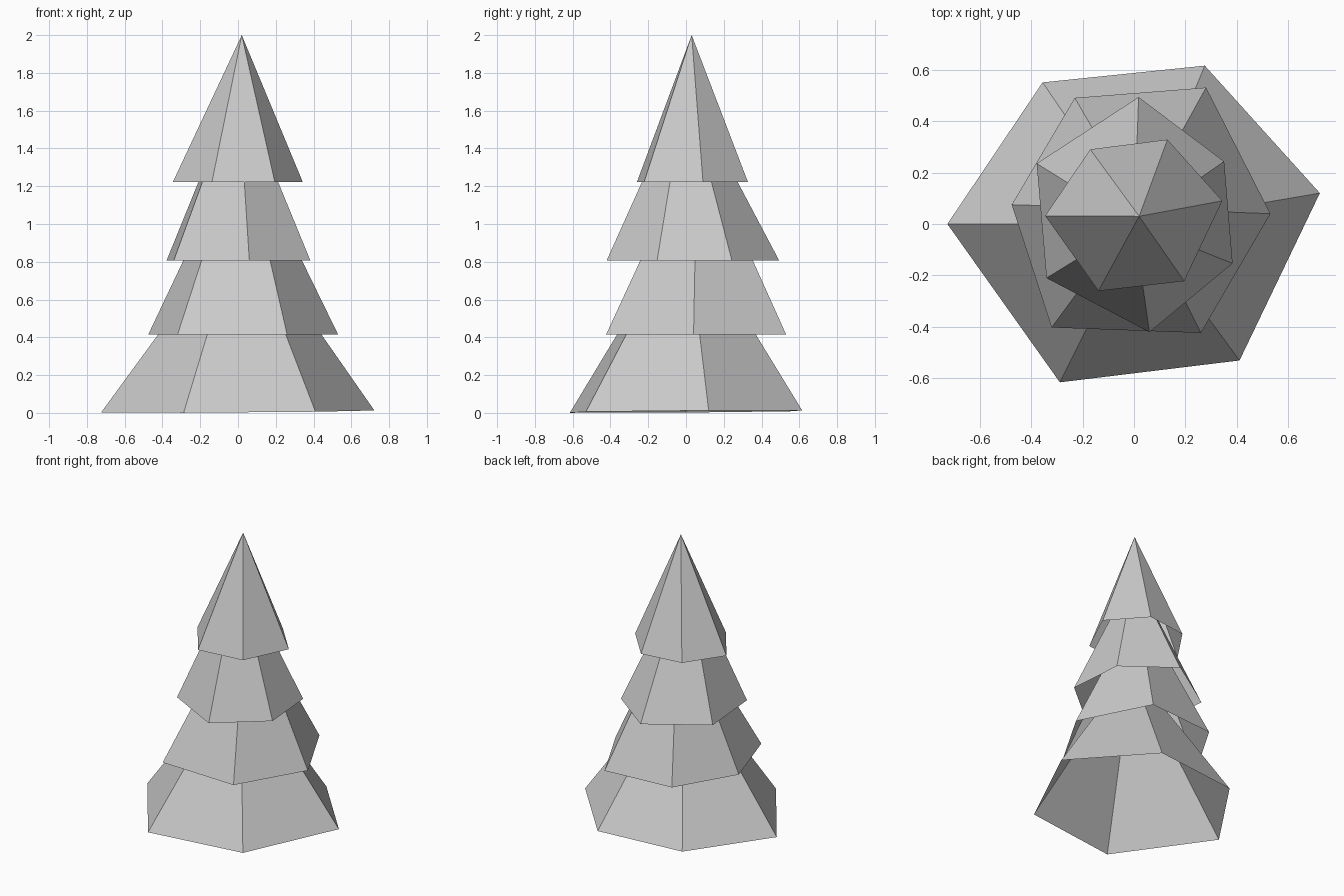
import bpy, bmesh

def skirt(name, rim, z, apex, tilt=0.0):
    """Open-bottomed irregular hexagonal cone."""
    bm = bmesh.new()
    ring = [bm.verts.new((x, y, z + tilt * (x + y))) for x, y in rim]
    tip = bm.verts.new(apex)
    for a, b in zip(ring, ring[1:] + ring[:1]):
        bm.faces.new((a, b, tip))
    mesh = bpy.data.meshes.new(name)
    bm.to_mesh(mesh)
    bm.free()
    obj = bpy.data.objects.new(name, mesh)
    bpy.context.collection.objects.link(obj)

# Widest branch tier, rim nearly on the ground
skirt("branch_tier_bottom",
      [(-0.725, 0.0), (-0.288, -0.615), (0.41, -0.53),
       (0.722, 0.12), (0.275, 0.615), (-0.355, 0.55)],
      0.007, (0.02, 0.0, 1.02), tilt=0.007)

# Lower middle tier
skirt("branch_tier_lower_middle",
      [(-0.475, 0.075), (-0.32, -0.402), (0.26, -0.423),
       (0.53, 0.04), (0.28, 0.53), (-0.23, 0.49)],
      0.415, (0.02, 0.06, 1.46))

# Upper middle tier
skirt("branch_tier_upper_middle",
      [(-0.378, 0.235), (-0.34, -0.21), (0.06, -0.42),
       (0.383, -0.153), (0.35, 0.243), (0.018, 0.493)],
      0.807, (0.0, 0.0, 1.74))

# Top tier with the tree's tip
skirt("branch_tier_top",
      [(-0.345, 0.032), (-0.138, -0.26), (0.195, -0.222),
       (0.343, 0.09), (0.13, 0.328), (-0.17, 0.29)],
      1.222, (0.02, 0.03, 2.0))
